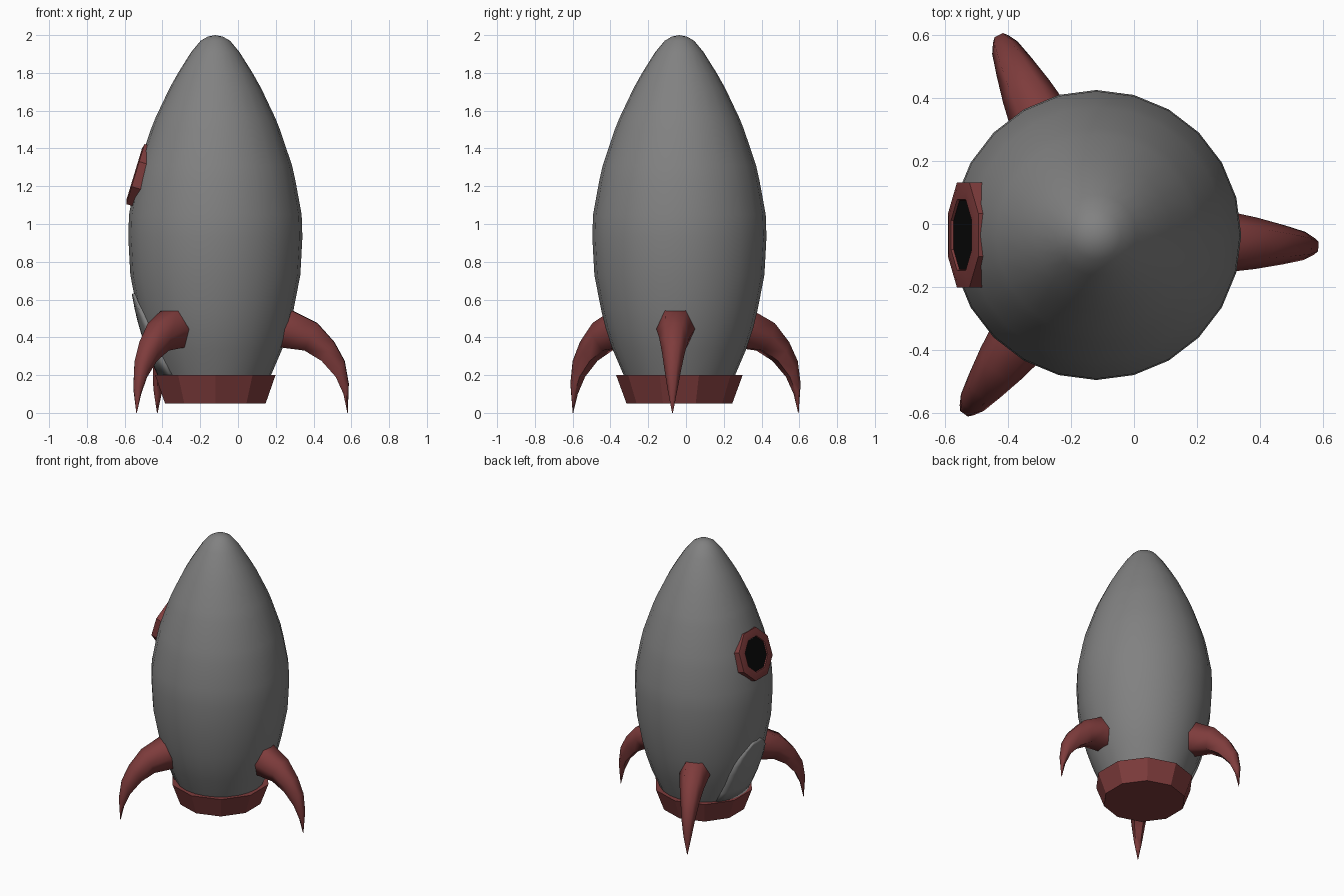
import bpy, bmesh, math
from mathutils import Matrix, Vector

if "Cube" in bpy.data.objects:
    bpy.data.objects.remove(bpy.data.objects["Cube"])

CX, CY = -0.12, -0.035          # rocket axis
AXIS = Matrix.Translation((CX, CY, 0))


def material(name, rgb):
    m = bpy.data.materials.new(name)
    m.diffuse_color = (*rgb, 1)
    m.use_nodes = True
    m.node_tree.nodes["Principled BSDF"].inputs["Base Color"].default_value = m.diffuse_color
    return m


RED = material("red", (0.21, 0.045, 0.045))
GREY = material("grey", (0.22, 0.22, 0.22))
BLACK = material("black", (0.003, 0.003, 0.003))


def make(name, bm, mat, angle):
    bmesh.ops.remove_doubles(bm, verts=bm.verts, dist=1e-5)
    bmesh.ops.recalc_face_normals(bm, faces=bm.faces)
    me = bpy.data.meshes.new(name)
    bm.to_mesh(me)
    bm.free()
    ob = bpy.data.objects.new(name, me)
    bpy.context.collection.objects.link(ob)
    me.materials.append(mat)
    bpy.ops.object.select_all(action='DESELECT')
    ob.select_set(True)
    bpy.context.view_layer.objects.active = ob
    bpy.ops.object.shade_smooth_by_angle(angle=math.radians(angle))
    return ob


def skin(bm, rings, wrap=True):
    """Join successive rings of points with quads."""
    vs = [[bm.verts.new(p) for p in r] for r in rings]
    n = len(vs[0])
    for a, b in zip(vs, vs[1:]):
        for i in range(n if wrap else n - 1):
            j = (i + 1) % n
            bm.faces.new((a[i], a[j], b[j], b[i]))
    return vs


def lathe(name, profile, segs, mat, matrix, phase=0, angle=30):
    bm = bmesh.new()
    rings = []
    for r, z in profile:
        angs = [math.radians(phase) + math.tau * i / segs for i in range(segs)]
        rings.append([matrix @ Vector((r * math.cos(a), r * math.sin(a), z)) for a in angs])
    skin(bm, rings)
    bmesh.ops.dissolve_degenerate(bm, edges=bm.edges, dist=1e-6)
    return make(name, bm, mat, angle)


# Hull
HULL = [(0, .12), (.26, .12), (.295, .2), (.355, .34), (.391, .45), (.413, .54),
        (.45, .73), (.461, .93), (.457, 1.05), (.424, 1.23), (.406, 1.31),
        (.342, 1.5), (.318, 1.56), (.242, 1.72), (.197, 1.8), (.128, 1.91),
        (.078, 1.97), (.04, 1.992), (0, 2.0)]
lathe("hull", HULL, 24, GREY, AXIS, angle=40)

# Engine base
lathe("engine_base", [(0, .05), (.28, .05), (.335, .2), (.28, .2)], 10, RED, AXIS, 18)

# Window frame and pane, tilted to follow the hull
n = Vector((-.957, 0, .29)).normalized()
v = Vector((0, 1, 0))
u = v.cross(n)
tilt = Matrix((u, v, n)).transposed().to_4x4()
WIN = Matrix.Translation((-.545, CY, 1.265)) @ tilt
lathe("window_frame", [(.18, -.09), (.18, -.002), (.15, .004), (.122, .004), (.114, -.03)],
      8, RED, WIN, 22.5)
lathe("window_pane", [(0, -.003), (.118, -.003)], 8, BLACK, WIN, 22.5)


# Hatch: arched panel laid over the hull below the window
def radius(z):
    for (r0, z0), (r1, z1) in zip(HULL[1:], HULL[2:]):
        if z0 <= z <= z1:
            return r0 + (r1 - r0) * (z - z0) / (z1 - z0)


rows = []
for z in (.19, .27, .34, .42, .48, .54, .58, .61, .63):
    k = max(0, (z - .38) / .25)
    w = .19 * math.sqrt(max(.06, 1 - k * k))
    R = radius(z) + .012
    ys = [w * t / 4 for t in range(-4, 5)]
    rows.append([(CX - math.sqrt(R * R - y * y), CY + y, z) for y in ys])
bm = bmesh.new()
skin(bm, rows, wrap=False)
hatch = make("hatch", bm, GREY, 30)
# outward side faces -x
if sum(p.normal.x for p in hatch.data.polygons) > 0:
    hatch.data.flip_normals()
mod = hatch.modifiers.new("thickness", 'SOLIDIFY')
mod.thickness = .04
mod.offset = -1

# Fins: hexagonal horns; (outer x, z), (inner x, z), half width
FIN = [((.37, .55), (.32, .35), .104),
       ((.41, .54), (.36, .345), .102),
       ((.54, .475), (.475, .33), .082),
       ((.63, .375), (.565, .275), .062),
       ((.685, .275), (.64, .19), .045),
       ((.707, .155), (.68, .10), .027),
       ((.702, .0), (.70, .0), .002)]
for i, deg in enumerate((-3, 116, 233.5)):
    M = AXIS @ Matrix.Rotation(math.radians(deg), 4, 'Z')
    rings = []
    for (ox, oz), (ix, iz), w in FIN:
        o, q = Vector((ox, 0, oz)), Vector((ix, 0, iz))
        mid, side = (o + q) / 2, Vector((0, w, 0))
        rings.append([M @ p for p in (o + side * .55, mid + side, q + side * .55,
                                      q - side * .55, mid - side, o - side * .55)])
    bm = bmesh.new()
    vs = skin(bm, rings)
    bm.faces.new(vs[0])
    bm.faces.new(vs[-1])
    make(f"fin_{i + 1}", bm, RED, 65)
